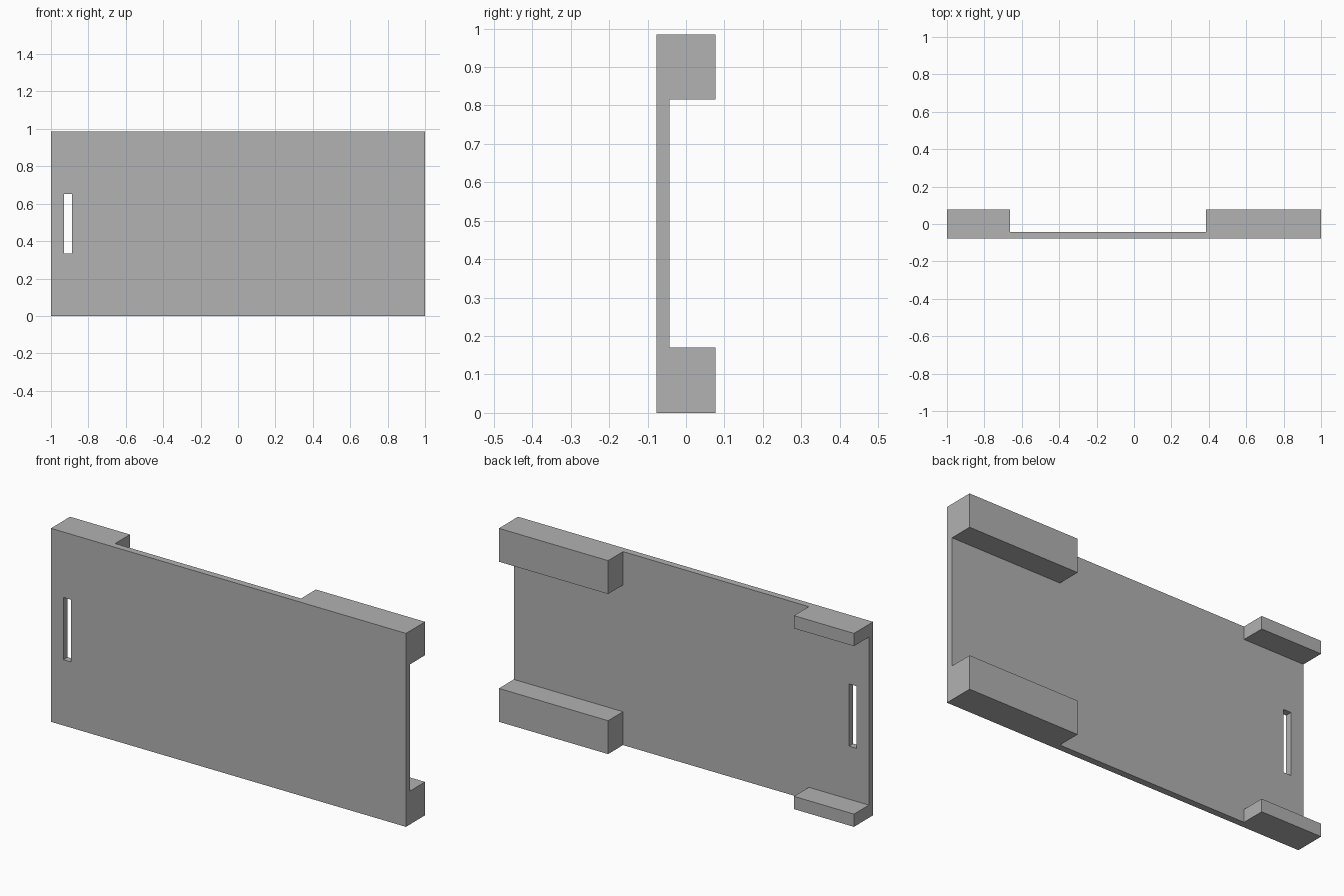
import bpy
import bmesh

cube = bpy.data.objects.get("Cube")
if cube:
    bpy.data.objects.remove(cube, do_unlink=True)

HEIGHT = 0.985
FRONT, PLATE_BACK, BACK = -0.077, -0.043, 0.077

grey = bpy.data.materials.new("plain_grey")
grey.use_nodes = True
colour = (0.445, 0.445, 0.445, 1)
grey.diffuse_color = colour
grey.node_tree.nodes["Principled BSDF"].inputs["Base Color"].default_value = colour


def extruded(name, rings, y0, y1):
    """Extrude an outer rectangle, with an optional inner hole, along y."""
    bm = bmesh.new()
    loops = []
    for x0, x1, z0, z1 in rings:
        corners = ((x0, z0), (x1, z0), (x1, z1), (x0, z1))
        loops.append([bm.verts.new((x, y0, z)) for x, z in corners])
    if len(loops) == 1:
        bm.faces.new(loops[0])
    else:
        outer, inner = loops
        for i in range(4):
            j = (i + 1) % 4
            bm.faces.new((outer[i], outer[j], inner[j], inner[i]))
    ext = bmesh.ops.extrude_face_region(bm, geom=bm.faces[:], use_keep_orig=True)
    moved = [g for g in ext["geom"] if isinstance(g, bmesh.types.BMVert)]
    bmesh.ops.translate(bm, verts=moved, vec=(0, y1 - y0, 0))
    bmesh.ops.recalc_face_normals(bm, faces=bm.faces[:])
    mesh = bpy.data.meshes.new(name)
    bm.to_mesh(mesh)
    bm.free()
    mesh.materials.append(grey)
    obj = bpy.data.objects.new(name, mesh)
    bpy.context.collection.objects.link(obj)
    return obj


# Thin plate with an upright slot
extruded("slotted_plate", [(-1, 1, 0, HEIGHT), (-0.93, -0.888, 0.335, 0.652)],
         FRONT, PLATE_BACK)

# Corner rails on the back: large pair on the left, slim pair on the right
for side, x0, x1, size in (("left", 0.385, 1, 0.17), ("right", -1, -0.662, 0.065)):
    extruded(f"lower_{side}_rail", [(x0, x1, 0, size)], PLATE_BACK, BACK)
    extruded(f"upper_{side}_rail", [(x0, x1, HEIGHT - size, HEIGHT)], PLATE_BACK, BACK)
